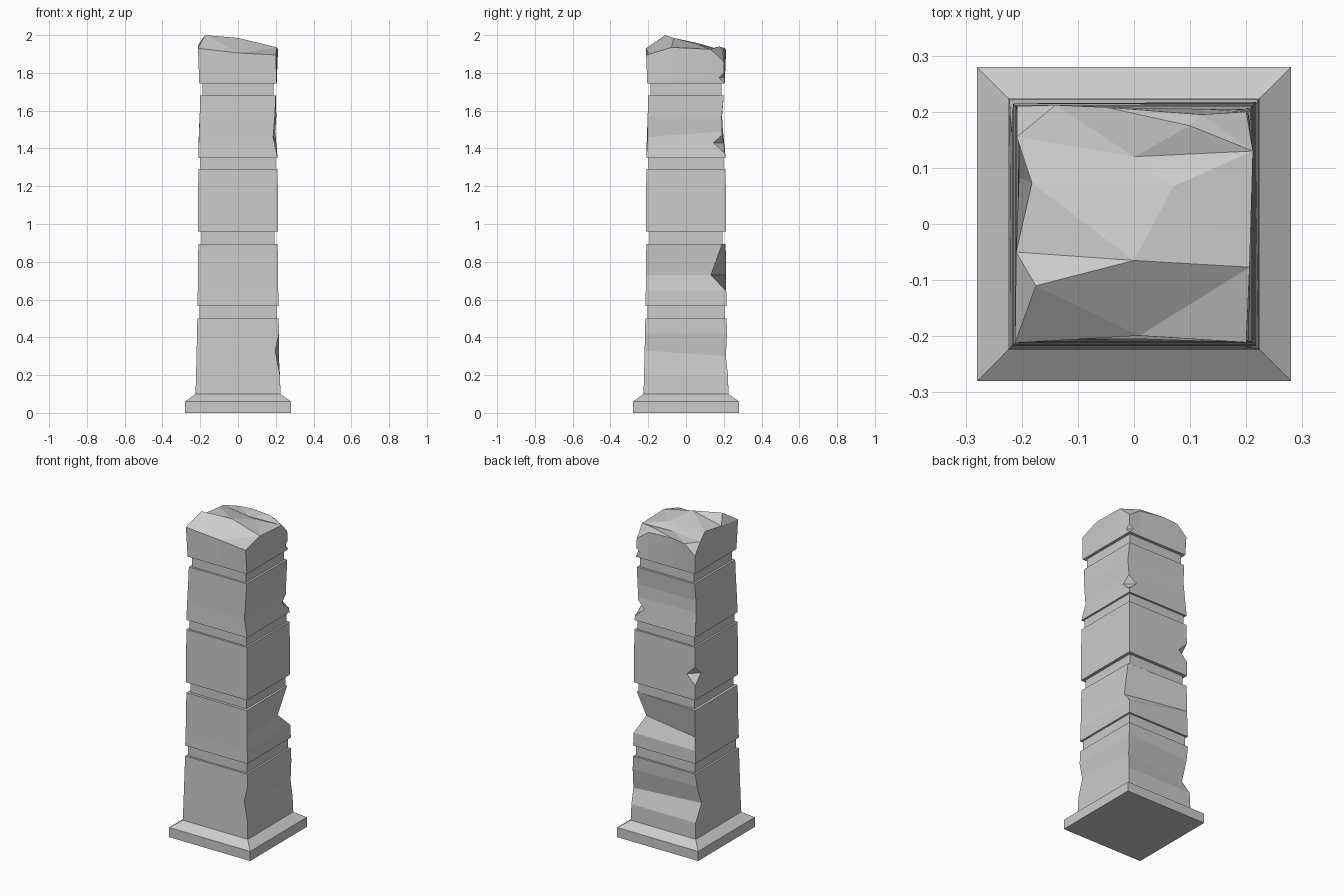
import bpy, bmesh
from mathutils import Vector
from mathutils.geometry import delaunay_2d_cdt

if "Cube" in bpy.data.objects:
    bpy.data.objects.remove(bpy.data.objects["Cube"])


def finish(bm, name):
    bmesh.ops.recalc_face_normals(bm, faces=bm.faces)
    me = bpy.data.meshes.new(name)
    bm.to_mesh(me)
    bm.free()
    ob = bpy.data.objects.new(name, me)
    bpy.context.collection.objects.link(ob)
    return ob


# Shaft: square rings (z, half width, {corner: weathering offset})
# corners: 0 left-front, 1 right-front, 2 right-back, 3 left-back
rings = [
    (0, .28, {}), (.06, .28, {}), (.10, .225, {}),
    (.20, .222, {}),
    (.33, .219, {1: (-.022, 0, 0), 2: (-.003, -.008, -.03), 3: (0, -.06, -.03)}),
    (.42, .217, {3: (0, -.015, 0)}), (.50, .215, {}),
    (.50, .203, {}), (.565, .203, {}),
    (.565, .215, {}), (.645, .213, {}),
    (.73, .212, {2: (-.03, -.08, 0)}), (.895, .21, {2: (-.005, -.018, 0)}),
    (.895, .193, {}), (.96, .193, {}),
    (.96, .212, {}), (1.29, .21, {}),
    (1.29, .198, {}), (1.35, .198, {}),
    (1.35, .21, {}),
    (1.46, .207, {1: (-.021, .004, 0), 2: (-.01, -.017, .03), 3: (0, -.012, .04)}),
    (1.57, .203, {1: (-.008, 0, 0), 2: (0, -.014, 0), 3: (0, -.012, 0)}),
    (1.68, .2, {}),
    (1.68, .187, {}), (1.745, .187, {}),
]
signs = [(-1, -1), (1, -1), (1, 1), (-1, 1)]
bm = bmesh.new()
prev = None
for z, h, off in rings:
    ring = [bm.verts.new(Vector((sx * h, sy * h, z)) + Vector(off.get(i, (0, 0, 0))))
            for i, (sx, sy) in enumerate(signs)]
    if prev:
        for i in range(4):
            j = (i + 1) % 4
            bm.faces.new((prev[i], prev[j], ring[j], ring[i]))
    else:
        bm.faces.new(ring)
    prev = ring
bm.faces.new(prev)
shaft = finish(bm, "pillar_shaft")

# Broken cap: outline points, then inner ridge points
outline = [(-.212, -.212, 1.93), (.01, -.199, 1.905), (.2, -.211, 1.895),
           (.206, -.077, 1.935), (.212, .13, 1.925), (.2, .2, 1.86),
           (.12, .195, 1.915), (-.05, .208, 1.93), (-.14, .212, 1.92),
           (-.208, .21, 1.86), (-.209, .155, 1.93), (-.182, .073, 1.955),
           (-.21, -.05, 1.95)]
inner = [(-.175, -.11, 2.0), (0, -.065, 1.985), (.07, .067, 1.95), (0, .12, 1.925),
         (.1, .175, 1.94)]
pts = outline + inner
n = len(outline)
ridges = [(0, 13), (12, 13), (13, 14), (14, 3), (11, 15), (15, 10), (16, 4), (17, 4), (17, 7)]
res = delaunay_2d_cdt([Vector(p[:2]) for p in pts], ridges, [list(range(n))], 1, 1e-5)
bm = bmesh.new()
top = []
for co, src in zip(res[0], res[3]):
    z = pts[src[0]][2] if src else 1.94
    top.append(bm.verts.new((co.x, co.y, z)))
for f in res[2]:
    bm.faces.new([top[i] for i in f])
rim = [next(v for v, s in zip(top, res[3]) if i in s) for i in range(n)]
base = []
for x, y, z in outline:
    k = .205 / max(abs(x), abs(y))
    if min(abs(x), abs(y)) > .195:
        x, y = (.205 if x > 0 else -.205), (.205 if y > 0 else -.205)
        k = 1
    base.append(bm.verts.new((x * k, y * k, 1.745)))
for i in range(n):
    j = (i + 1) % n
    bm.faces.new((base[i], base[j], rim[j], rim[i]))
bm.faces.new(base)
cap = finish(bm, "broken_cap")

# Chipped corners: octahedra cut out of the edges
bm = bmesh.new()
for x, y, z, r in [(-.211, .211, 1.11, .058), (.203, .2, 1.43, .055), (.207, .207, 1.775, .035)]:
    made = bmesh.ops.create_uvsphere(bm, u_segments=4, v_segments=2, radius=r)
    bmesh.ops.translate(bm, verts=made["verts"], vec=(x, y, z))
cutter = finish(bm, "chip_cutter")
cutter.hide_render = True
cutter.display_type = 'WIRE'
for ob in (shaft, cap):
    mod = ob.modifiers.new("chips", 'BOOLEAN')
    mod.operation = 'DIFFERENCE'
    mod.solver = 'EXACT'
    mod.object = cutter
